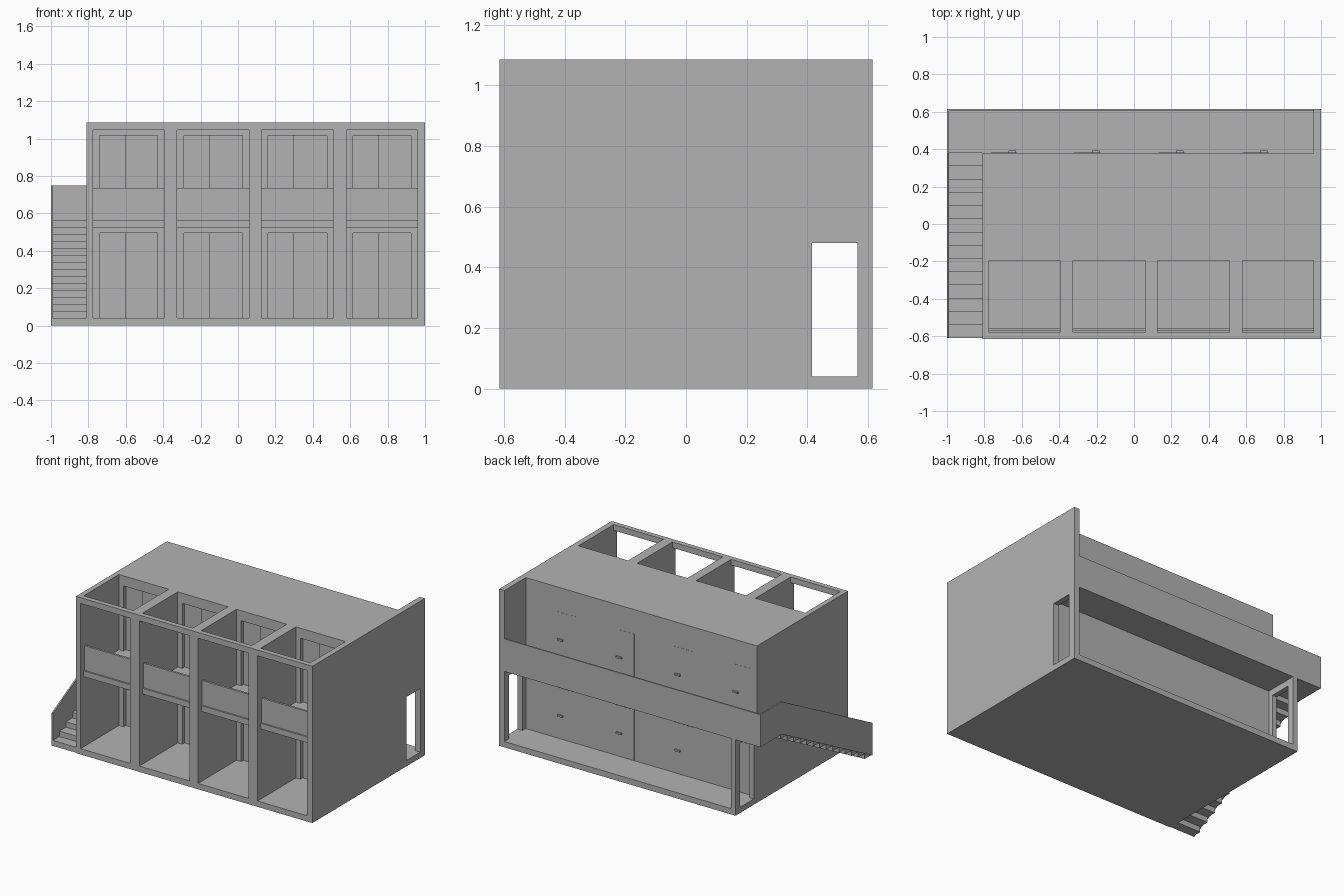
import bpy, bmesh

cube = bpy.data.objects.get("Cube")
if cube:
    bpy.data.objects.remove(cube, do_unlink=True)

concrete = bpy.data.materials.new("concrete_grey")
concrete.use_nodes = True
GREY = (0.45, 0.45, 0.45, 1)
concrete.diffuse_color = GREY
concrete.node_tree.nodes["Principled BSDF"].inputs["Base Color"].default_value = GREY


def finish(name, bm):
    bmesh.ops.recalc_face_normals(bm, faces=bm.faces)
    mesh = bpy.data.meshes.new(name)
    bm.to_mesh(mesh)
    bm.free()
    mesh.materials.append(concrete)
    obj = bpy.data.objects.new(name, mesh)
    bpy.context.scene.collection.objects.link(obj)
    return obj


def box(name, x, y, z):
    bm = bmesh.new()
    bmesh.ops.create_cube(bm, size=1)
    for v in bm.verts:
        v.co = [r[0] if c < 0 else r[1] for c, r in zip(v.co, (x, y, z))]
    return finish(name, bm)


def extrude_x(name, profile, x0, x1):
    """Extrude a (y, z) outline from x0 to x1."""
    bm = bmesh.new()
    face = bm.faces.new([bm.verts.new((x0, y, z)) for y, z in profile])
    moved = bmesh.ops.extrude_face_region(bm, geom=[face])["geom"]
    bmesh.ops.translate(bm, vec=(x1 - x0, 0, 0),
                        verts=[g for g in moved if isinstance(g, bmesh.types.BMVert)])
    return finish(name, bm)


# Main levels
LEFT, RIGHT = -0.81, 1.0
FRONT, ROOM, REAR, BACK = -0.615, -0.195, 0.38, 0.615
BASE, CEIL, FLOOR, RAIL, SOFFIT, TOP = 0.04, 0.525, 0.565, 0.75, 1.045, 1.085
DOOR_Y, DOOR_TOP = (0.415, 0.565), 0.48
BEAM = FRONT + 0.035
bays = [(-0.775, -0.395), (-0.325, 0.06), (0.125, 0.51), (0.58, 0.96)]

# Slabs and roof
box("ground_slab", (LEFT, RIGHT), (FRONT, BACK), (0, BASE))
box("upper_slab", (LEFT, 0.96), (BEAM, REAR), (CEIL, FLOOR))
box("gallery_slab", (-1, 0.96), (REAR, BACK), (CEIL, FLOOR))
box("roof_slab", (LEFT, RIGHT), (ROOM, REAR), (SOFFIT, TOP))
box("front_beam", (LEFT, RIGHT), (FRONT, BEAM), (SOFFIT, TOP))

# Party walls between the bays
box("left_wall", (LEFT, bays[0][0]), (FRONT, REAR), (BASE, TOP))
box("right_wall", (0.96, RIGHT), (FRONT, REAR), (BASE, TOP))
for a, b in zip(bays, bays[1:]):
    box("party_wall", (a[1], b[0]), (FRONT, REAR), (BASE, TOP))

# Gallery end walls with doorways
for name, x, top in (("left", (LEFT, bays[0][0]), CEIL), ("right", (0.96, RIGHT), TOP)):
    box(name + "_gallery_inner_jamb", x, (REAR, DOOR_Y[0]), (BASE, top))
    box(name + "_gallery_outer_jamb", x, (DOOR_Y[1], BACK), (BASE, top))
    box(name + "_gallery_lintel", x, DOOR_Y, (DOOR_TOP, top))

# Rear wall and gallery parapet
box("rear_wall", (LEFT, 0.96), (REAR - 0.03, REAR), (BASE, TOP))
box("gallery_parapet", (-1, 0.96), (BACK - 0.01, BACK), (FLOOR, RAIL))
box("gallery_end_parapet", (-1, -0.99), (REAR, BACK - 0.01), (FLOOR, RAIL))

# Rear doors and handles, balconies and sliding windows for each bay
for (x0, x1), hx in zip(bays, (-0.65, -0.205, 0.245, 0.695)):
    box("balcony_parapet", (x0, x1), (-0.57, -0.555), (FLOOR, 0.735))
    for z0, z1 in ((BASE, CEIL), (FLOOR, SOFFIT)):
        box("rear_door", (hx - 0.115, hx + 0.025), (REAR, REAR + 0.001), (z0, z0 + 0.35))
        box("door_handle", (hx - 0.02, hx + 0.02), (REAR, REAR + 0.012), (z0 + 0.155, z0 + 0.167))
        box("window_frame_left", (x0, x0 + 0.035), (ROOM, ROOM + 0.04), (z0, z1))
        box("window_frame_right", (x1 - 0.035, x1), (ROOM, ROOM + 0.04), (z0, z1))
        box("window_head", (x0 + 0.035, x1 - 0.035), (ROOM, ROOM + 0.04), (z1 - 0.03, z1))
        mid = (x0 + x1) / 2
        box("window_fixed_panel", (x0 + 0.035, mid), (ROOM + 0.025, ROOM + 0.035), (z0, z1 - 0.03))
        box("window_sliding_panel", (mid - 0.02, x1 - 0.035), (ROOM + 0.012, ROOM + 0.024), (z0, z1 - 0.03))

# Outside stair with open sawtooth underside
STEPS = 14
run, rise = (REAR + 0.61) / STEPS, FLOOR / (STEPS + 1)
for i in range(STEPS):
    y = -0.61 + i * run
    box("stair_step", (-0.99, LEFT), (y, y + run), (i * rise, (i + 1) * rise))

# Sloping stair balustrade
extrude_x("stair_balustrade",
          [(-0.61, 0), (REAR, CEIL), (REAR, RAIL), (-0.61, RAIL - CEIL)], -1, -0.99)
